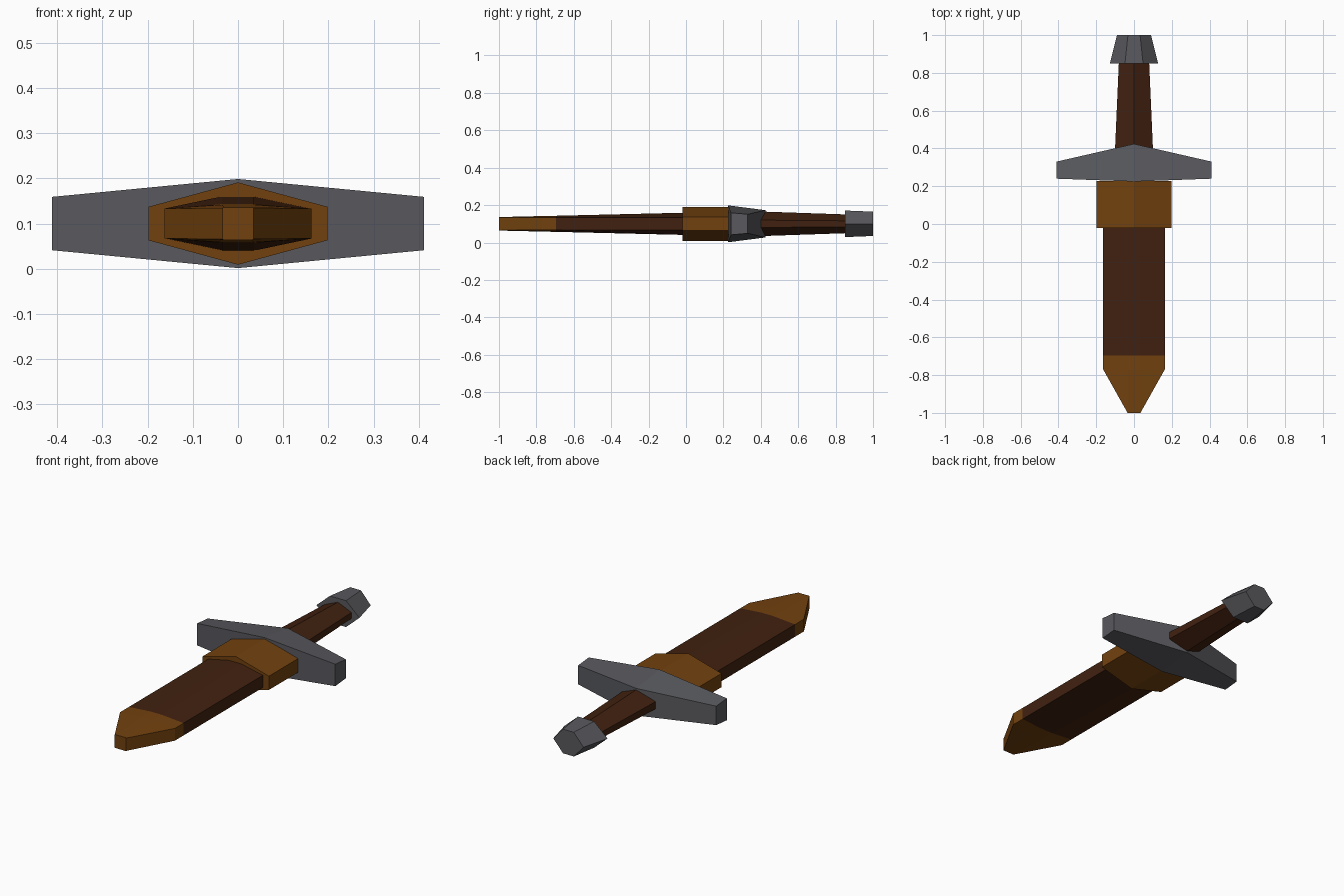
import bpy, bmesh

if "Cube" in bpy.data.objects:
    bpy.data.objects.remove(bpy.data.objects["Cube"])

ZC = 0.1  # height of the long axis


def material(name, rgb):
    m = bpy.data.materials.new(name)
    m.diffuse_color = (*rgb, 1)
    m.use_nodes = True
    m.node_tree.nodes["Principled BSDF"].inputs["Base Color"].default_value = m.diffuse_color
    return m


leather = material("dark brown leather", (0.052, 0.0152, 0.005))
bronze = material("bronze", (0.168, 0.053, 0.0045))
steel = material("grey steel", (0.1, 0.101, 0.113))


def loft(name, rings, mat):
    """Skin a closed solid through equal-length rings of points."""
    bm = bmesh.new()
    loops = [[bm.verts.new((x, y, z + ZC)) for x, y, z in r] for r in rings]
    n = len(loops[0])
    for a, b in zip(loops, loops[1:]):
        for i in range(n):
            j = (i + 1) % n
            bm.faces.new((a[i], a[j], b[j], b[i]))
    bm.faces.new(loops[0])
    bm.faces.new(loops[-1])
    bmesh.ops.recalc_face_normals(bm, faces=bm.faces)
    mesh = bpy.data.meshes.new(name)
    bm.to_mesh(mesh)
    bm.free()
    mesh.materials.append(mat)
    ob = bpy.data.objects.new(name, mesh)
    bpy.context.collection.objects.link(ob)
    return ob


def octagon(y, w, side, flat, top):
    q = [(w, side), (flat, top), (-flat, top), (-w, side)]
    return [(x, y, z) for x, z in q] + [(x, y, -z) for x, z in reversed(q)]


def ridged(y, w, side, top):
    """Hexagon with a ridge above and below and upright sides."""
    return [(x, y, z) for x, z in ((w, side), (0, top), (-w, side),
                                   (-w, -side), (0, -top), (w, -side))]


def flat_hexagon(y, w, flat, top):
    """Hexagon with flat top and bottom and pointed sides."""
    return [(x, y, z) for x, z in ((w, 0), (flat, top), (-flat, top),
                                   (-w, 0), (-flat, -top), (flat, -top))]


# Scabbard body and its metal tip
joint = octagon(-0.695, 0.163, 0.033, 0.035, 0.043)
loft("scabbard", [octagon(0.02, 0.163, 0.033, 0.035, 0.06), joint], leather)
loft("scabbard_tip", [joint, octagon(-0.77, 0.163, 0.033, 0.035, 0.0415),
                      octagon(-1.0, 0.034, 0.0345, 0.032, 0.036)], bronze)

# Scabbard throat collar
loft("scabbard_collar", [ridged(-0.02, 0.198, 0.037, 0.091),
                         ridged(0.228, 0.198, 0.037, 0.091)], bronze)


# Crossguard, lofted sideways and thickest in the middle
def guard_ring(x, y0, h0, y1, h1):
    return [(x, y0, h0), (x, y1, h1), (x, y1, -h1), (x, y0, -h0)]


loft("crossguard", [guard_ring(-0.411, 0.24, 0.059, 0.33, 0.051),
                    guard_ring(0, 0.225, 0.0985, 0.424, 0.073),
                    guard_ring(0.411, 0.24, 0.059, 0.33, 0.051)], steel)

# Grip and pommel
loft("grip", [ridged(0.36, 0.102, 0.02, 0.067),
              ridged(0.86, 0.08, 0.016, 0.05)], leather)
loft("pommel", [flat_hexagon(0.85, 0.128, 0.048, 0.071),
                flat_hexagon(1.0, 0.09, 0.032, 0.065)], steel)
